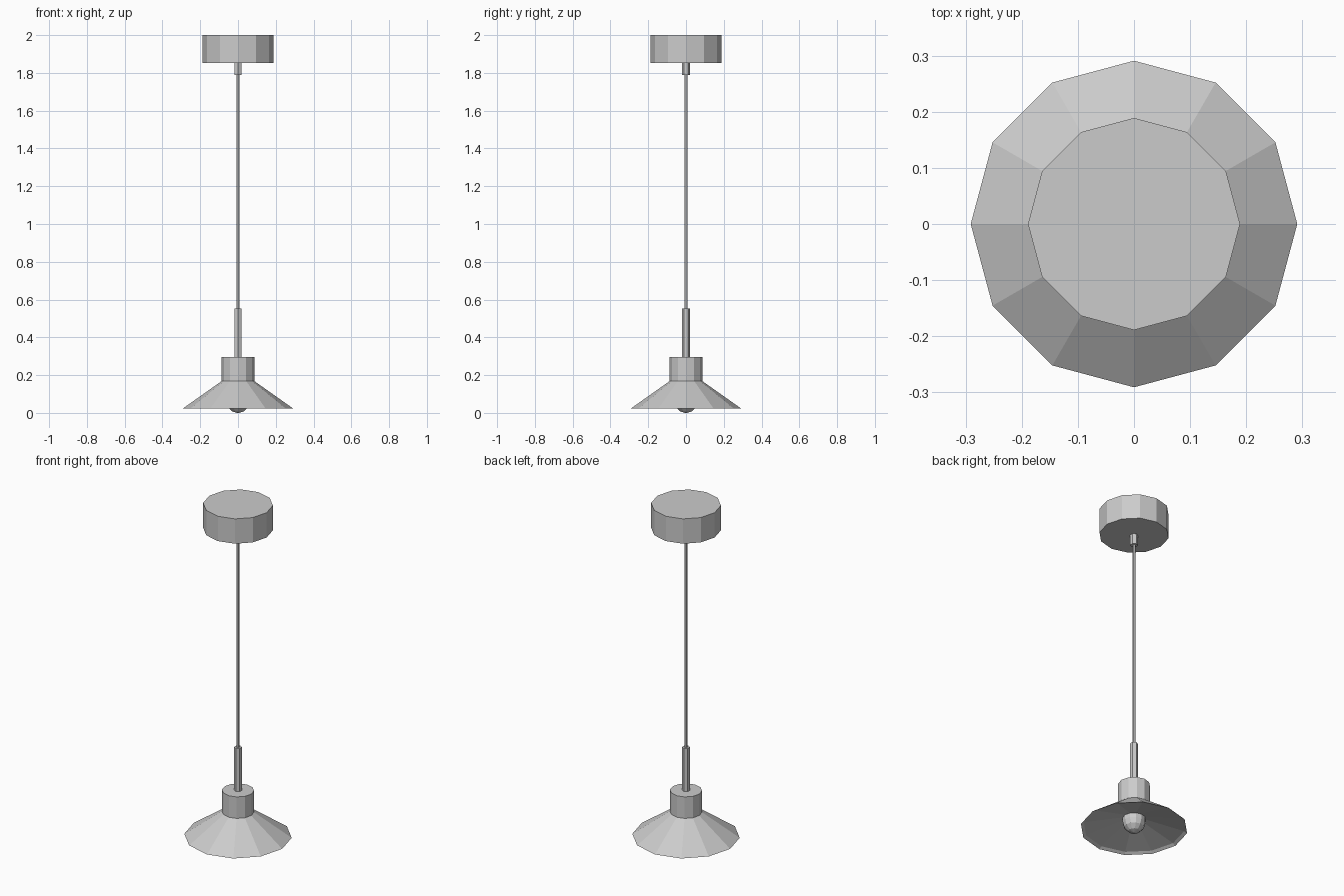
import bpy
import math

cube = bpy.data.objects.get("Cube")
if cube:
    bpy.data.objects.remove(cube)

grey = bpy.data.materials.new("plain grey")
grey.use_nodes = True
colour = (0.6, 0.6, 0.6, 1)
grey.diffuse_color = colour
grey.node_tree.nodes["Principled BSDF"].inputs["Base Color"].default_value = colour


def lathe(name, sides, profile, turn=0.0):
    """Flat-sided turned part from (radius, height) points; ends are capped."""
    verts, faces = [], []
    for radius, height in profile:
        for i in range(sides):
            a = turn + math.tau * i / sides
            verts.append((radius * math.cos(a), radius * math.sin(a), height))
    for row in range(len(profile) - 1):
        for i in range(sides):
            j = (i + 1) % sides
            low, high = row * sides, (row + 1) * sides
            faces.append((low + i, low + j, high + j, high + i))
    faces.append(tuple(reversed(range(sides))))
    faces.append(tuple(range(len(verts) - sides, len(verts))))
    mesh = bpy.data.meshes.new(name)
    mesh.from_pydata(verts, [], faces)
    mesh.materials.append(grey)
    bpy.context.collection.objects.link(bpy.data.objects.new(name, mesh))


def tube(name, sides, low, high, radius, turn=0.0):
    lathe(name, sides, [(radius, low), (radius, high)], turn)


# Ceiling mount and hanging cable
side_on = math.radians(30)
tube("ceiling_canopy", 12, 1.852, 2.0, 0.189)
tube("cable_grip", 6, 1.79, 1.852, 0.021, side_on)
tube("cable", 6, 0.55, 1.79, 0.009, side_on)

# Lamp stem, holder and shade with a shallow underside
tube("stem", 6, 0.295, 0.553, 0.021, side_on)
tube("lamp_holder", 12, 0.168, 0.296, 0.087)
lathe("shade", 12, [(0.05, 0.09), (0.275, 0.035), (0.291, 0.024), (0.087, 0.168)])

# Round-ended bulb under the shade
bulb_radius = 0.062
dome = [(bulb_radius * math.sin(a), bulb_radius * (1 - math.cos(a)))
        for a in (math.radians(d) for d in (5, 30, 60, 90))]
lathe("bulb", 12, dome + [(bulb_radius, 0.1)])
